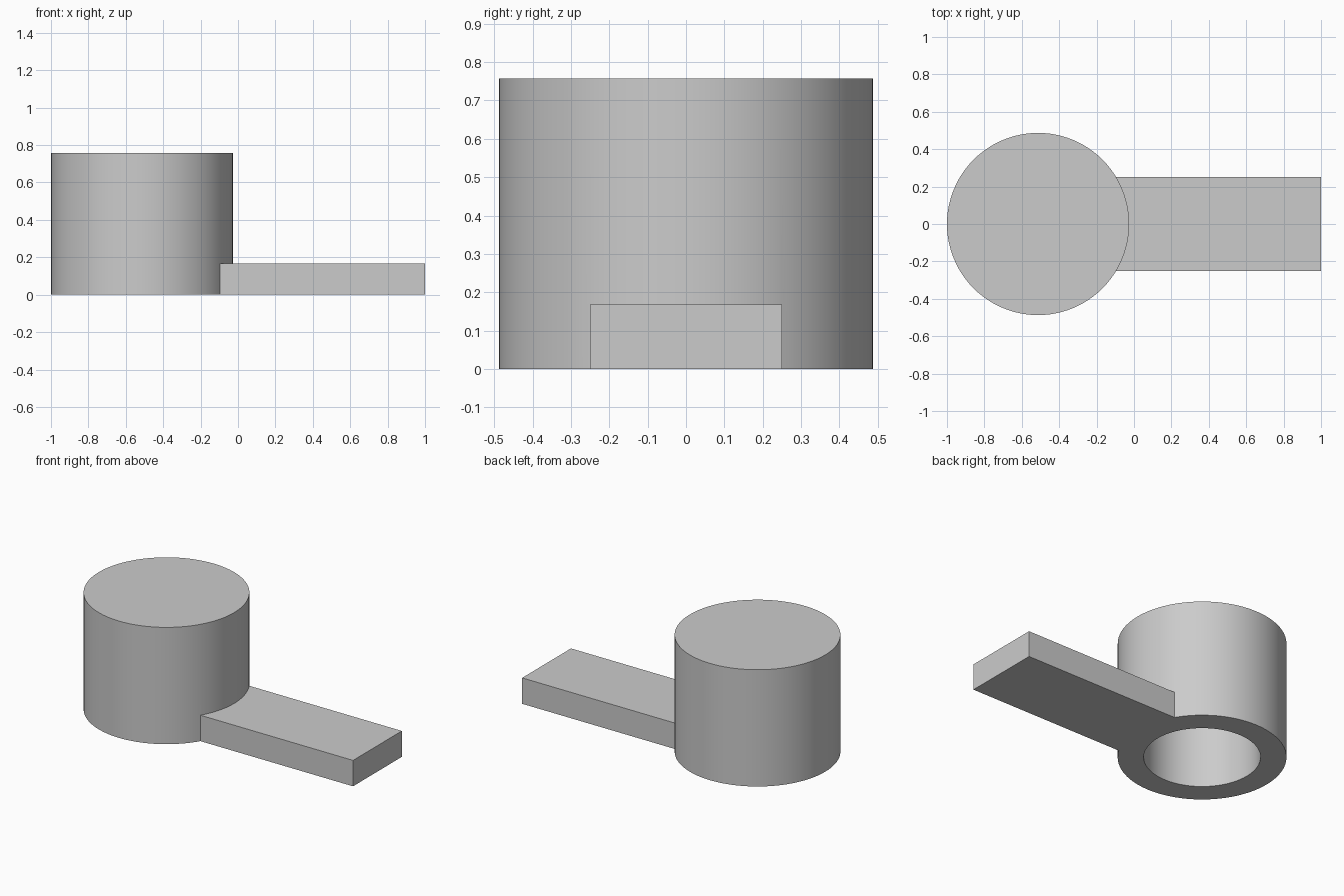
import bpy
import bmesh
import math
from mathutils import Matrix

default = bpy.data.objects.get("Cube")
if default:
    bpy.data.objects.remove(default, do_unlink=True)

CUP_X, CUP_R, BORE_R = -0.513, 0.487, 0.337
CUP_H, ARM_H, ARM_W = 0.757, 0.168, 0.5
BORE_DEPTH = CUP_H - ARM_H
SIDES = 96

grey = bpy.data.materials.new("plain grey")
grey.use_nodes = True
colour = (0.6, 0.6, 0.6, 1)
grey.diffuse_color = colour
grey.node_tree.nodes["Principled BSDF"].inputs["Base Color"].default_value = colour


def make_object(name, bm):
    bmesh.ops.recalc_face_normals(bm, faces=bm.faces)
    mesh = bpy.data.meshes.new(name)
    bm.to_mesh(mesh)
    bm.free()
    mesh.materials.append(grey)
    obj = bpy.data.objects.new(name, mesh)
    bpy.context.collection.objects.link(obj)
    return obj


# Cup: a cylinder whose base is inset to a rim and sunk into a blind bore
bm = bmesh.new()
bmesh.ops.create_cone(bm, cap_ends=True, segments=SIDES, radius1=CUP_R, radius2=CUP_R,
                      depth=CUP_H, matrix=Matrix.Translation((CUP_X, 0, CUP_H / 2)))
base = min(bm.faces, key=lambda f: f.calc_center_median().z)
inset = (CUP_R - BORE_R) * math.cos(math.pi / SIDES)
bmesh.ops.inset_region(bm, faces=[base], thickness=inset)
floor = bmesh.ops.extrude_face_region(bm, geom=[base])["geom"]
bmesh.ops.translate(bm, vec=(0, 0, BORE_DEPTH),
                    verts=[g for g in floor if isinstance(g, bmesh.types.BMVert)])
if base.is_valid:
    bmesh.ops.delete(bm, geom=[base], context="FACES_ONLY")
cup = make_object("cup_with_arm", bm)

# Arm: a flat bar that starts inside the cup wall
start = CUP_X + BORE_R + 0.03
bm = bmesh.new()
bmesh.ops.create_cube(bm, size=1)
bmesh.ops.scale(bm, vec=(1 - start, ARM_W, ARM_H), verts=bm.verts)
bmesh.ops.translate(bm, vec=((1 + start) / 2, 0, ARM_H / 2), verts=bm.verts)
arm = make_object("arm_joiner", bm)
arm.hide_render = True

# Fuse the arm to the cup, then drop the helper
union = cup.modifiers.new("join arm", "BOOLEAN")
union.operation = "UNION"
union.solver = "EXACT"
union.object = arm
bpy.context.view_layer.objects.active = cup
cup.select_set(True)
arm.select_set(False)
bpy.ops.object.modifier_apply(modifier=union.name)
bpy.data.objects.remove(arm, do_unlink=True)
bpy.ops.object.shade_smooth_by_angle(angle=math.radians(30))
